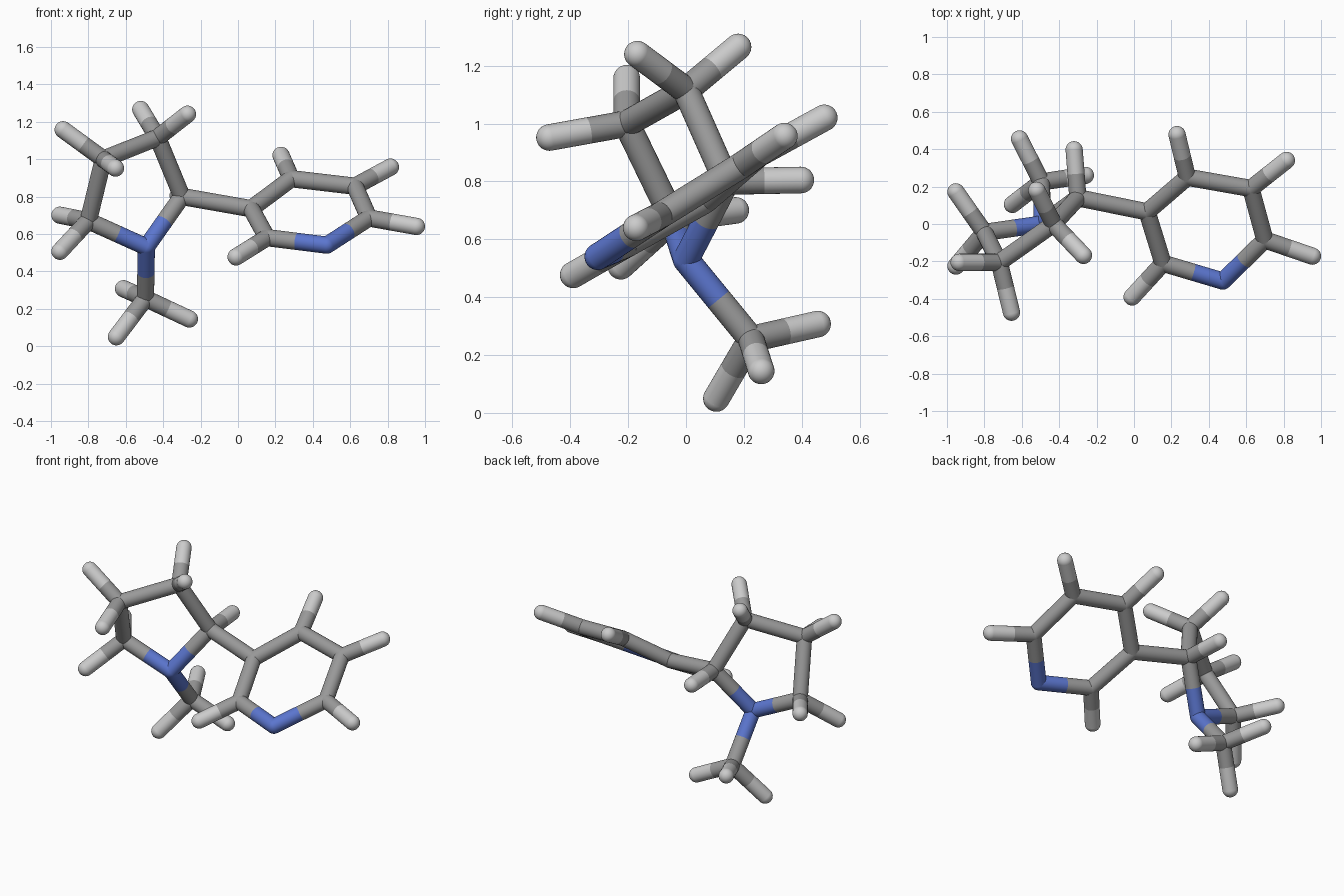
import bpy
import bmesh
from mathutils import Matrix, Vector

RADIUS = 0.046
SIDES = 28

cube = bpy.data.objects.get("Cube")
if cube:
    bpy.data.objects.remove(cube, do_unlink=True)


def material(name, color):
    mat = bpy.data.materials.new(name)
    mat.use_nodes = True
    mat.diffuse_color = (*color, 1)
    mat.node_tree.nodes["Principled BSDF"].inputs["Base Color"].default_value = (*color, 1)
    return mat


carbon = material("mid grey", (0.32, 0.32, 0.32))
nitrogen = material("blue", (0.105, 0.18, 0.62))
hydrogen = material("light grey", (0.60, 0.60, 0.60))

# Joints of the flat six-sided ring, the five-sided ring and the side arm
joints = {
    "hex_link": (0.07, 0.065, 0.735),
    "hex_back": (0.285, 0.25, 0.895),
    "hex_back_left": (0.625, 0.19, 0.855),
    "hex_left": (0.70, -0.085, 0.685),
    "hex_blue": (0.475, -0.305, 0.54),
    "hex_front": (0.155, -0.21, 0.58),
    "pent_link": (-0.30, 0.14, 0.80),
    "pent_top": (-0.43, 0.0, 1.115),
    "pent_upper": (-0.72, -0.205, 1.0),
    "pent_lower": (-0.80, -0.045, 0.67),
    "pent_blue": (-0.49, 0.0, 0.53),
    "arm_end": (-0.495, 0.225, 0.255),
}

# Free tips carried by each joint
tips = {
    "hex_back": [(-0.23 + 0.46, 0.478, 1.02)],
    "hex_back_left": [(0.815, 0.34, 0.957)],
    "hex_left": [(0.954, -0.172, 0.64)],
    "hex_front": [(-0.01, -0.39, 0.477)],
    "pent_link": [(-0.32, 0.397, 0.805)],
    "pent_top": [(-0.52, 0.18, 1.265), (-0.27, -0.168, 1.24)],
    "pent_upper": [(-0.935, -0.205, 1.157), (-0.655, -0.472, 0.952)],
    "pent_lower": [(-0.952, 0.172, 0.70), (-0.952, -0.225, 0.507)],
    "arm_end": [(-0.26, 0.26, 0.145), (-0.65, 0.105, 0.05), (-0.612, 0.455, 0.307)],
}

hex_ring = [n for n in joints if n.startswith("hex")]
pent_ring = [n for n in joints if n.startswith("pent")]
links = [("hex_link", "pent_link"), ("pent_blue", "arm_end")]
for ring in (hex_ring, pent_ring):
    links += zip(ring, ring[1:] + ring[:1])


def rod(bm, start, end):
    """Open tube between two points."""
    axis = end - start
    turn = axis.to_track_quat("Z", "Y").to_matrix().to_4x4()
    bmesh.ops.create_cone(
        bm, cap_ends=False, segments=SIDES, radius1=RADIUS, radius2=RADIUS,
        depth=axis.length, matrix=Matrix.Translation((start + end) / 2) @ turn)


def node(name, centre, neighbours, mat):
    """Round joint with half a rod towards each neighbour."""
    centre = Vector(centre)
    bm = bmesh.new()
    bmesh.ops.create_uvsphere(bm, u_segments=SIDES, v_segments=SIDES // 2,
                              radius=RADIUS, matrix=Matrix.Translation(centre))
    for other in neighbours:
        rod(bm, centre, (centre + Vector(other)) / 2)
    for face in bm.faces:
        face.smooth = True
    mesh = bpy.data.meshes.new(name)
    bm.to_mesh(mesh)
    bm.free()
    mesh.materials.append(mat)
    bpy.context.collection.objects.link(bpy.data.objects.new(name, mesh))


# Ring and arm joints, then their light tips
for name, centre in joints.items():
    around = [joints[b if a == name else a] for a, b in links if name in (a, b)]
    free = tips.get(name, [])
    node(name + "_joint", centre, around + free, nitrogen if "blue" in name else carbon)
    for i, tip in enumerate(free, 1):
        node(f"{name}_tip_{i}", tip, [centre], hydrogen)
